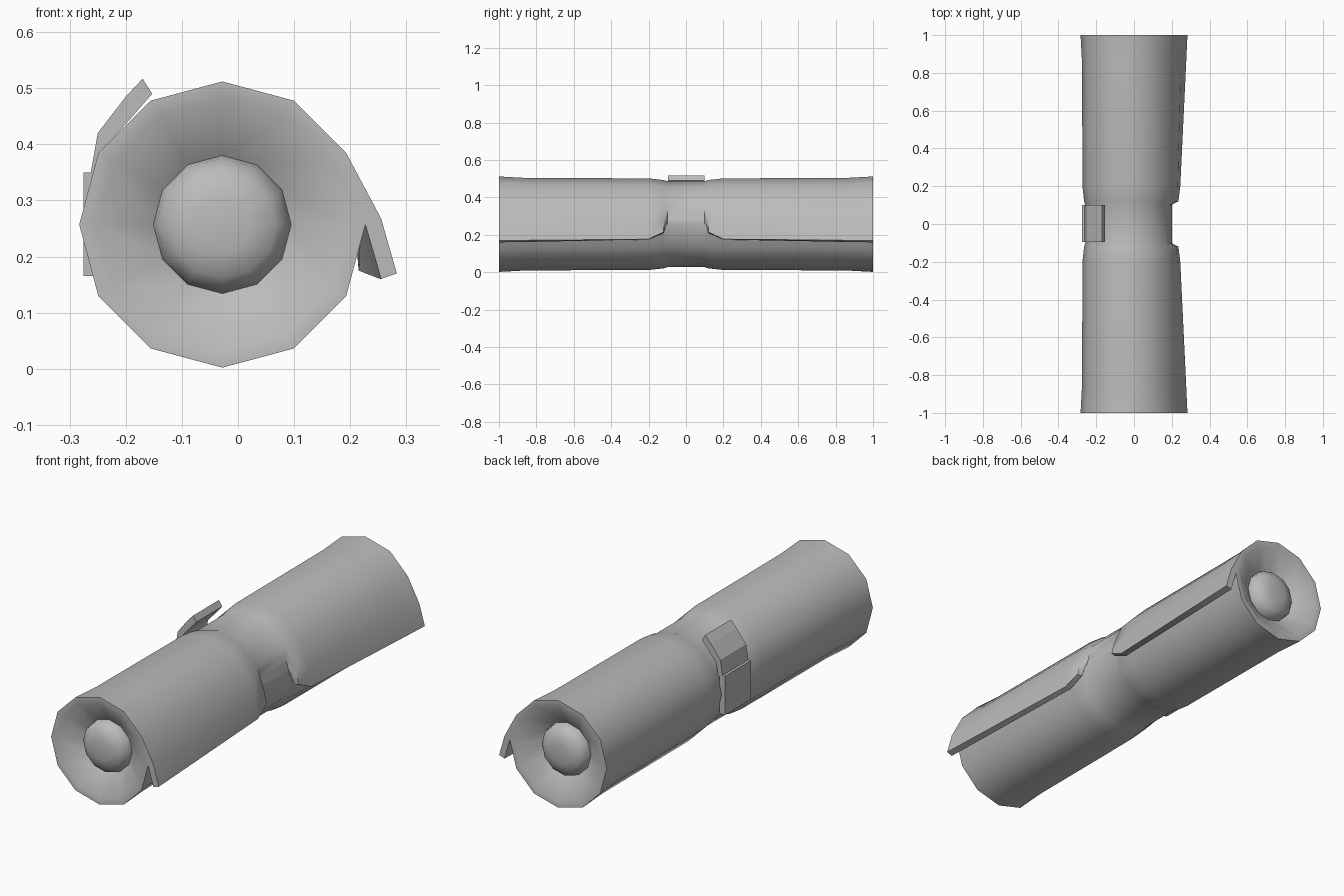
import bpy, bmesh
from math import cos, sin, radians
from mathutils import Vector

cube = bpy.data.objects.get("Cube")
if cube:
    bpy.data.objects.remove(cube)

CX, CZ, SIDES = -0.028, 0.257, 12

grey = bpy.data.materials.new("plain grey")
grey.use_nodes = True
grey.diffuse_color = (0.5, 0.5, 0.5, 1)
grey.node_tree.nodes["Principled BSDF"].inputs["Base Color"].default_value = (0.5, 0.5, 0.5, 1)


def ring(r, y):
    return [Vector((CX + r * cos(radians(30 * i)), y, CZ + r * sin(radians(30 * i))))
            for i in range(SIDES)]


def bridge(bm, a, b):
    n = len(a)
    for i in range(n):
        bm.faces.new((a[i], a[(i + 1) % n], b[(i + 1) % n], b[i]))


def finish(bm, name, angle):
    bmesh.ops.recalc_face_normals(bm, faces=bm.faces)
    mesh = bpy.data.meshes.new(name)
    bm.to_mesh(mesh)
    bm.free()
    mesh.materials.append(grey)
    obj = bpy.data.objects.new(name, mesh)
    bpy.context.collection.objects.link(obj)
    bpy.ops.object.select_all(action="DESELECT")
    obj.select_set(True)
    bpy.context.view_layer.objects.active = obj
    if angle:
        bpy.ops.object.shade_smooth_by_angle(angle=radians(angle))
    return obj


# Rolled body: distance from middle, radius, then flap knee, outer tip, inner tip
stations = [
    (1.0, 0.255, ((0.255, 0.268), (0.283, 0.17), (0.255, 0.16))),
    (0.85, 0.247, ((0.249, 0.268), (0.276, 0.171), (0.248, 0.162))),
    (0.2, 0.245, ((0.232, 0.268), (0.245, 0.177), (0.215, 0.175))),
    (0.12, 0.236, ((0.222, 0.275), (0.235, 0.215), (0.213, 0.21))),
    (0.1, 0.23, None),
]


def section(y, r, flap):
    pts = ring(r, y)
    if flap:
        extra = [Vector((x, y, z)) for x, z in flap]
    else:
        extra = [pts[0].lerp(pts[1], t) for t in (0.75, 0.5, 0.25)]
    # Order: around the body, then inner tip, outer tip and knee of the flap
    return pts[1:] + [pts[0]] + extra[::-1]


bm = bmesh.new()
rows = [(-y, r, f) for y, r, f in stations] + stations[::-1]
loops = [[bm.verts.new(p) for p in section(*row)] for row in rows]
for a, b in zip(loops, loops[1:]):
    bridge(bm, a, b)

# Rim, flap end, recessed cone and domed core at both ends
for side, loop in ((-1, loops[0]), (1, loops[-1])):
    bm.faces.new([loop[0]] + loop[11:])
    previous = [loop[11]] + loop[:11]
    for r, y in ((0.226, 1.0), (0.123, 0.93), (0.118, 0.955), (0.095, 0.98), (0.05, 0.992)):
        current = [bm.verts.new(p) for p in ring(r, side * y)]
        bridge(bm, previous, current)
        previous = current
    bm.faces.new(previous)
finish(bm, "rolled_body", 40)


# Clasp around the middle band
def extruded(name, outline, y0, y1):
    bm = bmesh.new()
    a, b = ([bm.verts.new((x, y, z)) for x, z in outline] for y in (y0, y1))
    bridge(bm, a, b)
    bm.faces.new(a)
    bm.faces.new(b)
    return finish(bm, name, 0)


extruded("clasp_plate", [(-0.275, 0.165), (-0.275, 0.35), (-0.245, 0.35), (-0.245, 0.165)],
         -0.095, 0.1)
extruded("clasp_tab", [(-0.264, 0.34), (-0.25, 0.42), (-0.2, 0.485), (-0.17, 0.517),
                       (-0.153, 0.49), (-0.195, 0.442), (-0.228, 0.405), (-0.24, 0.34)],
         -0.095, 0.1)
